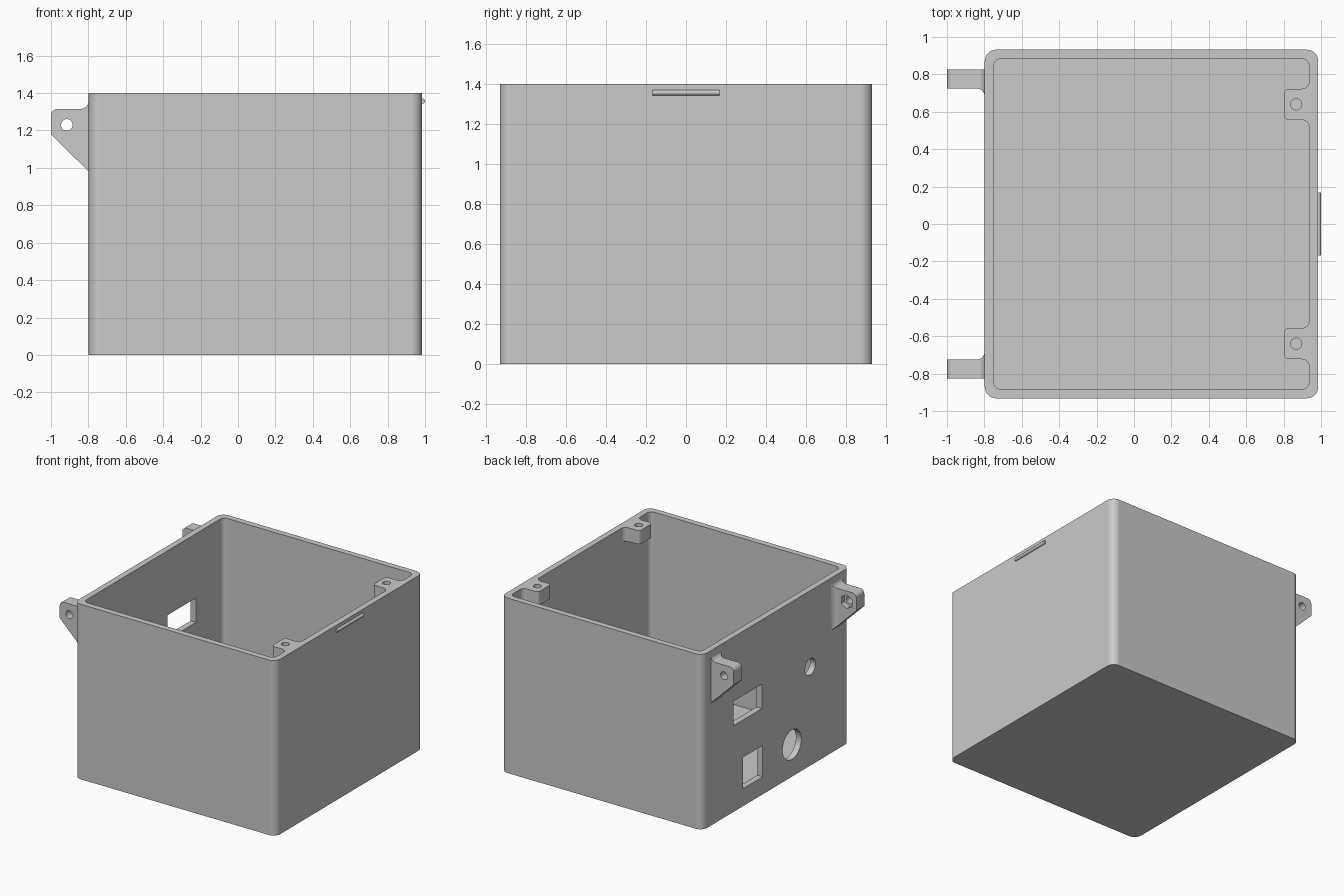
import bpy, bmesh, math
from mathutils import Vector

cube = bpy.data.objects.get("Cube")
if cube:
    bpy.data.objects.remove(cube, do_unlink=True)

GREY = (0.59, 0.59, 0.59, 1)
mat = bpy.data.materials.new("plain grey")
mat.use_nodes = True
mat.diffuse_color = GREY
mat.node_tree.nodes["Principled BSDF"].inputs["Base Color"].default_value = GREY


def rounded(corners, steps=8):
    """Outline from (u, v, radius) corners, with an arc at each nonzero radius."""
    pts = []
    for i, (u, v, r) in enumerate(corners):
        p = Vector((u, v))
        if r == 0:
            pts.append(p)
            continue
        a = (Vector(corners[i - 1][:2]) - p).normalized()
        b = (Vector(corners[(i + 1) % len(corners)][:2]) - p).normalized()
        half = a.angle(b) / 2
        centre = p + (a + b).normalized() * r / math.sin(half)
        start = (p + a * r / math.tan(half) - centre).normalized()
        end = (p + b * r / math.tan(half) - centre).normalized()
        pts += [centre + start.slerp(end, k / steps) * r for k in range(steps + 1)]
    return [p for i, p in enumerate(pts) if (p - pts[i - 1]).length > 1e-4]


def rect(u0, u1, v0, v1, r=0):
    return rounded([(u0, v0, r), (u1, v0, r), (u1, v1, r), (u0, v1, r)])


def circle(u, v, r, n=32):
    angles = [math.pi / 2 + k * math.tau / n for k in range(n)]
    return [Vector((u + r * math.cos(a), v + r * math.sin(a))) for a in angles]


def prism(name, outline, lo, hi, axis="Z"):
    """Extrude an outline from lo to hi along an axis."""
    place = {"X": lambda p, w: (w, p.x, p.y),
             "Y": lambda p, w: (p.x, w, p.y),
             "Z": lambda p, w: (p.x, p.y, w)}[axis]
    bm = bmesh.new()
    bottom = [bm.verts.new(place(p, lo)) for p in outline]
    top = [bm.verts.new(place(p, hi)) for p in outline]
    bm.faces.new(bottom)
    bm.faces.new(top)
    for i in range(len(outline)):
        bm.faces.new((bottom[i - 1], bottom[i], top[i], top[i - 1]))
    bmesh.ops.recalc_face_normals(bm, faces=bm.faces)
    mesh = bpy.data.meshes.new(name)
    bm.to_mesh(mesh)
    bm.free()
    mesh.materials.append(mat)
    obj = bpy.data.objects.new(name, mesh)
    bpy.context.collection.objects.link(obj)
    return obj


def combine(obj, cutter, operation="DIFFERENCE"):
    """Apply a boolean and discard the cutter."""
    mod = obj.modifiers.new("cut", "BOOLEAN")
    mod.operation, mod.object, mod.solver = operation, cutter, "EXACT"
    bpy.context.view_layer.objects.active = obj
    bpy.ops.object.modifier_apply(modifier=mod.name)
    bpy.data.objects.remove(cutter, do_unlink=True)


# Open box
LEFT, RIGHT, HALF, TOP, WALL = -0.798, 0.985, 0.932, 1.4, 0.048
box = prism("box_shell", rect(LEFT, RIGHT, -HALF, HALF, 0.06), 0, TOP)
combine(box, prism("cavity", rect(LEFT + WALL, RIGHT - WALL, WALL - HALF,
                                  HALF - WALL, 0.04), 0.05, TOP + 0.2))

# Ports through the hinge-side wall
for port in (rect(0.18, 0.54, 0.69, 0.885), rect(0.17, 0.42, 0.14, 0.39),
             circle(-0.2, 0.256, 0.118, 48), circle(-0.43, 0.79, 0.066)):
    combine(box, prism("port", port, LEFT - 0.1, LEFT + 0.15, "X"))

parts = [box]
inner = RIGHT - WALL
for side, label in ((1, "back"), (-1, "front")):
    # Screw boss with filleted feet, flush with the rim
    y = 0.64 * side
    boss = prism(label + "_screw_boss", rounded([
        (inner, y - 0.123, 0), (inner, y - 0.083, 0.04),
        (0.802, y - 0.083, 0.025), (0.802, y + 0.083, 0.025),
        (inner, y + 0.083, 0.04), (inner, y + 0.123, 0)]), TOP - 0.11, TOP)
    combine(boss, prism("screw_hole", circle(0.867, y, 0.03), 1.1, 1.6))

    # Hinge lug: side profile crossed with a flared plan
    lug = prism(label + "_hinge_lug", rounded([
        (LEFT, 0.98, 0), (LEFT, 1.36, 0), (LEFT, 1.315, 0.045),
        (-1, 1.315, 0.035), (-1, 1.18, 0)]), -1, 1, "Y")
    plan = rounded([(LEFT, 0.825, 0), (-1.1, 0.825, 0), (-1.1, 0.725, 0),
                    (LEFT, 0.725, 0.045), (LEFT, 0.68, 0)])
    plan = [Vector((p.x, p.y * side)) for p in plan]
    combine(lug, prism("plan", plan, 0.9, 1.5), "INTERSECT")

    # Pin hole and hexagonal nut pocket on the inner face
    for outline, depth in ((circle(-0.915, 1.23, 0.031), 0.9),
                           (circle(-0.915, 1.23, 0.055, 6), 0.765)):
        lo, hi = sorted((0.6 * side, depth * side))
        combine(lug, prism("pin_cut", outline, lo, hi, "Y"))
    parts += [boss, lug]

# Snap ridge for the lid
parts.append(prism("snap_ridge", circle(0.9865, 1.357, 0.0135, 16),
                   -0.168, 0.168, "Y"))

# Smooth curved walls, keeping hard edges crisp
bpy.ops.object.select_all(action="DESELECT")
for part in parts:
    part.select_set(True)
bpy.context.view_layer.objects.active = box
bpy.ops.object.shade_smooth_by_angle(angle=math.radians(30))
for part in parts:
    part.modifiers.new("flat faces", "WEIGHTED_NORMAL").keep_sharp = True
